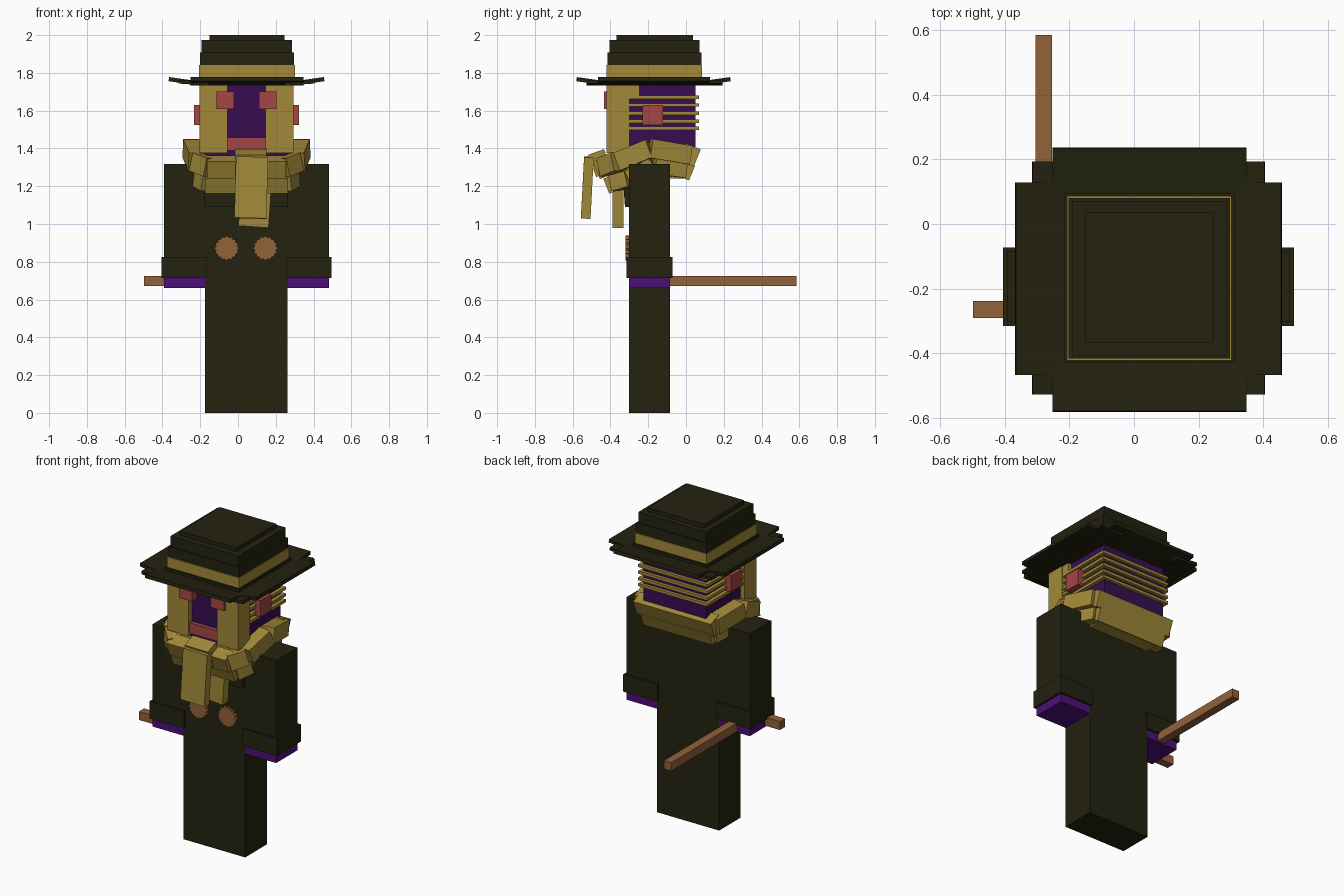
import bpy, bmesh, math
from mathutils import Vector, Matrix

if "Cube" in bpy.data.objects:
    bpy.data.objects.remove(bpy.data.objects["Cube"])

CX = 0.045  # body centre line


def material(name, rgb):
    m = bpy.data.materials.new(name)
    m.diffuse_color = (*rgb, 1)
    m.use_nodes = True
    m.node_tree.nodes["Principled BSDF"].inputs["Base Color"].default_value = m.diffuse_color
    return m


DARK = material("dark cloth", (0.017, 0.016, 0.005))
TAN = material("tan cloth", (0.36, 0.25, 0.04))
NIGHT = material("deep purple", (0.038, 0.004, 0.082))
PURPLE = material("purple", (0.07, 0.005, 0.19))
RED = material("dull red", (0.376, 0.061, 0.061))
BROWN = material("brown wood", (0.283, 0.122, 0.042))


def finish(name, bm, mat):
    bmesh.ops.recalc_face_normals(bm, faces=bm.faces)
    me = bpy.data.meshes.new(name)
    bm.to_mesh(me)
    bm.free()
    me.materials.append(mat)
    ob = bpy.data.objects.new(name, me)
    bpy.context.collection.objects.link(ob)
    return ob


def box(name, mat, x, y, z, rot=(0, 0, 0)):
    """Box from ranges, optionally turned about its own centre (degrees)."""
    bm = bmesh.new()
    bmesh.ops.create_cube(bm, size=1)
    bm.transform(Matrix.Diagonal((x[1] - x[0], y[1] - y[0], z[1] - z[0], 1)))
    for axis, a in zip("XYZ", rot):
        bm.transform(Matrix.Rotation(math.radians(a), 4, axis))
    bm.transform(Matrix.Translation((sum(x) / 2, sum(y) / 2, sum(z) / 2)))
    return finish(name, bm, mat)


def pair(name, mat, x, y, z, rot=(0, 0, 0)):
    """Two boxes mirrored over the body centre; x is measured from it."""
    for s, side in ((-1, "right"), (1, "left")):
        xr = sorted((CX + s * x[0], CX + s * x[1]))
        box(f"{side}_{name}", mat, xr, y, z, (rot[0], s * rot[1], s * rot[2]))


def beam(name, mat, p, q, width, height, lean=0):
    """Box running from p to q."""
    p, q = Vector(p), Vector(q)
    d = (q - p).normalized()
    side = d.cross(Vector((0, 0, 1))).normalized()
    up = side.cross(d)
    turn = Matrix((d, side, up)).transposed().to_4x4()
    bm = bmesh.new()
    bmesh.ops.create_cube(bm, size=1)
    bm.transform(Matrix.Diagonal(((q - p).length, width, height, 1)))
    bm.transform(Matrix.Rotation(math.radians(lean), 4, 'X'))
    bm.transform(Matrix.Translation((p + q) / 2) @ turn)
    return finish(name, bm, mat)


# Robe, sleeves, cuffs and hands
box("robe", DARK, (-0.175, 0.263), (-0.303, -0.085), (0, 1.315))
box("chest_flap", DARK, (-0.178, 0.263), (-0.33, -0.29), (1.09, 1.28), (4, 0, 0))
pair("sleeve", DARK, (0.218, 0.437), (-0.303, -0.085), (0.715, 1.317))
pair("cuff", DARK, (0.208, 0.45), (-0.315, -0.072), (0.715, 0.825))
pair("hand", PURPLE, (0.218, 0.437), (-0.303, -0.085), (0.662, 0.72))

# Wooden staff with a crosspiece
box("staff", BROWN, (-0.305, -0.253), (-0.27, 0.585), (0.671, 0.725))
box("staff_crosspiece", BROWN, (-0.498, -0.25), (-0.29, -0.238), (0.671, 0.725))


# Toothed buttons on the chest
def button(name, x, z):
    bm = bmesh.new()
    n = 32
    ring = []
    for i in range(n):
        a = 2 * math.pi * i / n
        r = 0.066 if i % 2 == 0 else 0.057
        ring.append(bm.verts.new((x + r * math.cos(a), -0.298, z + r * math.sin(a))))
    f = bm.faces.new(ring)
    ext = bmesh.ops.extrude_face_region(bm, geom=[f])
    bmesh.ops.translate(bm, vec=(0, -0.022, 0),
                        verts=[v for v in ext["geom"] if isinstance(v, bmesh.types.BMVert)])
    finish(name, bm, BROWN)


button("right_button", -0.06, 0.872)
button("left_button", 0.145, 0.872)

# Head, face pillars, temples and features
box("head", NIGHT, (-0.177, 0.267), (-0.385, 0.05), (1.36, 1.765))
pair("face_pillar", TAN, (0.10, 0.25), (-0.42, -0.30), (1.375, 1.765))
pair("temple", TAN, (0.2, 0.245), (-0.31, -0.247), (1.68, 1.765))
box("mouth", RED, (-0.057, 0.147), (-0.41, -0.37), (1.39, 1.457))
pair("eye", RED, (0.066, 0.16), (-0.434, -0.38), (1.61, 1.702))
pair("ear", RED, (0.2, 0.277), (-0.23, -0.123), (1.525, 1.63))

# Thin slats wrapping the sides and back of the head
for i, z in enumerate((1.507, 1.545, 1.587, 1.63, 1.671)):
    box(f"head_slat_{i + 1}", TAN, (-0.2, 0.29), (-0.302, 0.07), (z - 0.009, z + 0.009))

# Hat crown
box("hat_band", TAN, (-0.207, 0.302), (-0.422, 0.086), (1.765, 1.843))
box("hat_lower_tier", DARK, (-0.202, 0.297), (-0.416, 0.081), (1.84, 1.907))
box("hat_middle_tier", DARK, (-0.192, 0.287), (-0.406, 0.071), (1.905, 1.974))
box("hat_top_tier", DARK, (-0.152, 0.246), (-0.367, 0.036), (1.97, 2.0))

# Hat brim: a flat plate with stepped, upturned edges
box("brim_plate", DARK, (-0.25, 0.345), (-0.465, 0.13), (1.733, 1.757))
box("brim_collar", DARK, (-0.215, 0.31), (-0.43, 0.095), (1.755, 1.777))
YC = -0.172
pair("brim_outer_edge", DARK, (0.24, 0.412), (YC - 0.295, YC + 0.3), (1.744, 1.766), (0, -8, 0))
pair("brim_step_edge", DARK, (0.20, 0.36), (YC - 0.355, YC + 0.365), (1.738, 1.758), (0, -4, 0))
for s, side in ((-1, "front"), (1, "back")):
    ys = sorted((YC + s * 0.24, YC + s * 0.408))
    box(f"brim_{side}_edge", DARK, (-0.252, 0.348), ys, (1.744, 1.766), (s * 8, 0, 0))


# Layered scarf: two rows of beams around the neck
def scarf_row(name, points, width, height, lean):
    n = len(points) - 1
    for s, side in ((-1, "right"), (1, "left")):
        pts = [(CX + s * x, y, z) for x, y, z in points]
        for i in range(n):
            beam(f"{side}_{name}_{i + 1}", TAN, pts[i], pts[i + 1], width, height, s * lean)
    for end, label in ((points[0], "front"), (points[-1], "back")):
        x, y, z = end
        sgn = 1 if label == "front" else -1
        box(f"{name}_{label}", TAN, (CX - x - 0.02, CX + x + 0.02),
            (y - width / 2, y + width / 2), (z - height / 2, z + height / 2),
            (22 * sgn, 0, 0))


scarf_row("scarf_upper", [(0.19, -0.435, 1.30), (0.265, -0.36, 1.33),
                          (0.295, -0.19, 1.40), (0.255, 0.02, 1.365)], 0.085, 0.10, 0)
scarf_row("scarf_lower", [(0.20, -0.385, 1.215), (0.245, -0.30, 1.24),
                          (0.265, -0.17, 1.31), (0.225, -0.005, 1.285)], 0.08, 0.085, 0)
box("scarf_filling", TAN, (-0.17, 0.26), (-0.38, 0.0), (1.24, 1.39))

# Scarf knot and hanging tails
box("scarf_knot", TAN, (-0.015, 0.15), (-0.50, -0.41), (1.26, 1.385), (20, 0, 0))
box("scarf_front_tail", TAN, (-0.015, 0.155), (-0.548, -0.497), (1.03, 1.355), (-3, 1.5, 0))
box("scarf_back_tail", TAN, (0.01, 0.17), (-0.388, -0.332), (0.985, 1.22), (0, 4, 0))
